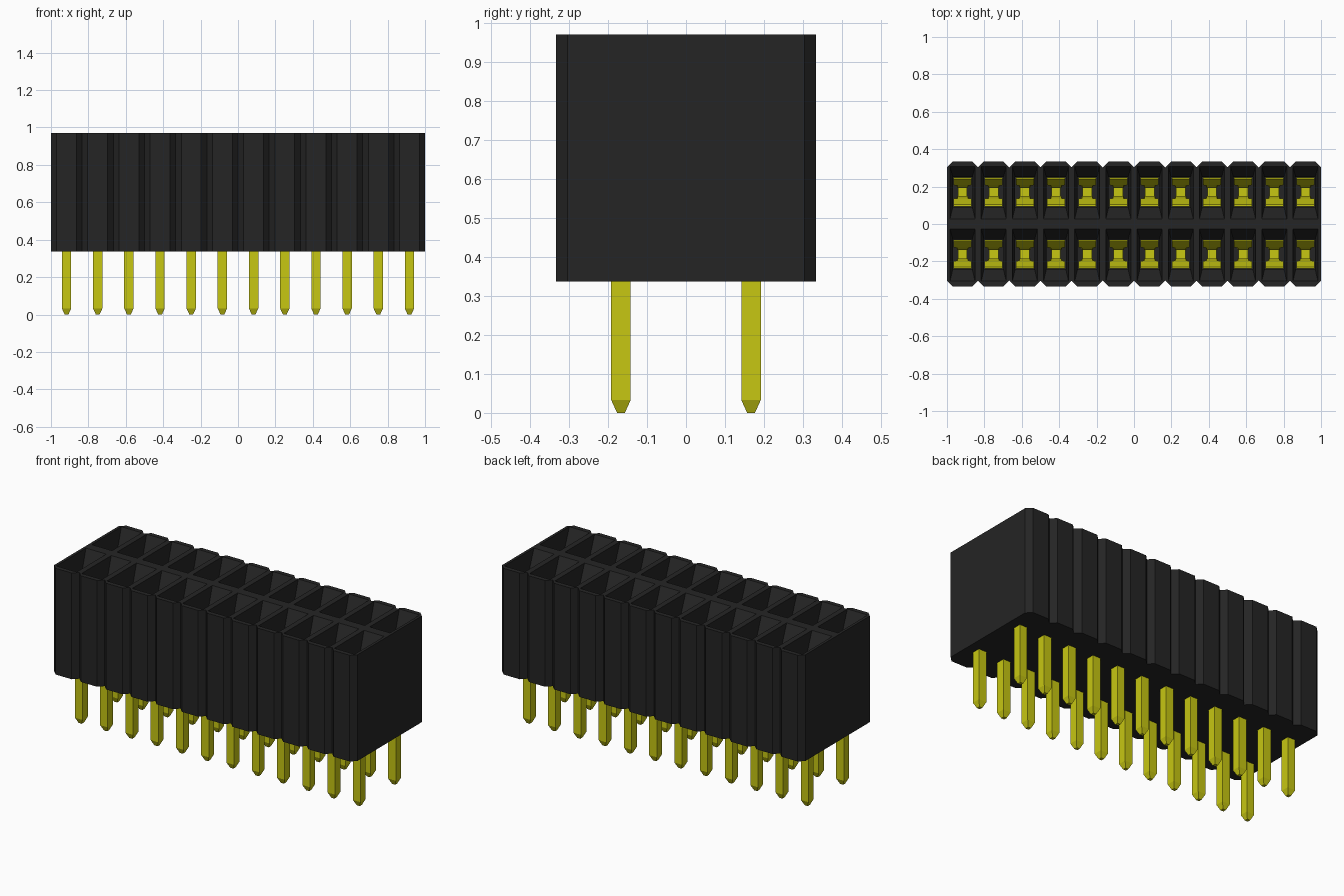
import bpy, bmesh

if "Cube" in bpy.data.objects:
    bpy.data.objects.remove(bpy.data.objects["Cube"], do_unlink=True)

COLS = 12
PITCH = 2 / COLS
ROWS = (-PITCH, PITCH)
BOTTOM, TOP = 0.337, 0.97
HALF_Y, CHAMFER = 0.333, 0.03
centres = [(-1 + PITCH * (i + 0.5), y) for i in range(COLS) for y in ROWS]


def material(name, rgb):
    m = bpy.data.materials.new(name)
    m.use_nodes = True
    m.diffuse_color = (*rgb, 1)
    m.node_tree.nodes["Principled BSDF"].inputs["Base Color"].default_value = (*rgb, 1)
    return m


black = material("black plastic", (0.018, 0.018, 0.018))
gold = material("yellow metal", (0.57, 0.57, 0.006))


def finish(bm, name, mat):
    bmesh.ops.recalc_face_normals(bm, faces=bm.faces)
    mesh = bpy.data.meshes.new(name)
    bm.to_mesh(mesh)
    bm.free()
    mesh.materials.append(mat)
    return mesh


def place(name, mesh, loc=(0, 0, 0)):
    ob = bpy.data.objects.new(name, mesh)
    ob.location = loc
    bpy.context.collection.objects.link(ob)
    return ob


def loft(bm, rings):
    """Skin a stack of equal-length point rings and cap both ends."""
    loops = [[bm.verts.new(p) for p in r] for r in rings]
    n = len(loops[0])
    for a, b in zip(loops, loops[1:]):
        for k in range(n):
            bm.faces.new((a[k], a[(k + 1) % n], b[(k + 1) % n], b[k]))
    bm.faces.new(loops[0])
    bm.faces.new(loops[-1])


def rect(hx, hy, z, cx=0, cy=0):
    return [(cx + sx * hx, cy + sy * hy, z)
            for sx, sy in ((-1, -1), (1, -1), (1, 1), (-1, 1))]


# Housing: notched outline extruded upward
front = []
for i in range(COLS):
    x = -1 + i * PITCH
    front += [(x, CHAMFER - HALF_Y), (x + CHAMFER, -HALF_Y),
              (x + PITCH - CHAMFER, -HALF_Y)]
front.append((1, CHAMFER - HALF_Y))
outline = front + [(x, -y) for x, y in reversed(front)]
bm = bmesh.new()
loft(bm, [[(x, y, z) for x, y in outline] for z in (BOTTOM, TOP)])
housing = place("housing", finish(bm, "housing", black))

# Funnel-shaped sockets cut into the top
bm = bmesh.new()
for x, y in centres:
    loft(bm, [rect(0.052, 0.08, 0.44, x, y + 0.005),
              rect(0.052, 0.08, TOP - 0.1, x, y + 0.005),
              rect(0.067, 0.14, TOP + 0.001, x, y)])
cutter = place("socket_cutter", finish(bm, "socket_cutter", black))
cutter.hide_render = True
mod = housing.modifiers.new("sockets", "BOOLEAN")
mod.operation = "DIFFERENCE"
mod.solver = "EXACT"
mod.object = cutter
bpy.context.view_layer.objects.active = housing
bpy.ops.object.modifier_apply(modifier=mod.name)
bpy.data.objects.remove(cutter, do_unlink=True)

# Square pin with a pointed tip
bm = bmesh.new()
loft(bm, [rect(0.01, 0.01, 0), rect(0.025, 0.025, 0.033), rect(0.025, 0.025, 0.46)])
pin_mesh = finish(bm, "pin", gold)

# Spring contact: two mirrored blades that pinch together and flare at the top
BLADE = ((0.068, 0.45, 0.048), (0.022, 0.72, 0.028), (0.034, 0.78, 0.028),
         (0.036, 0.79, 0.048), (0.068, 0.87, 0.048))   # y, z, half width
bm = bmesh.new()
for side in (-1, 1):
    loft(bm, [[(-w, side * y, z), (w, side * y, z),
               (w, side * (y + 0.009), z), (-w, side * (y + 0.009), z)]
              for y, z, w in BLADE])
loft(bm, [rect(0.025, 0.07, 0.445), rect(0.025, 0.07, 0.465)])
contact_mesh = finish(bm, "contact", gold)

for k, (x, y) in enumerate(centres, 1):
    place(f"pin_{k}", pin_mesh, (x, y, 0))
    place(f"contact_{k}", contact_mesh, (x, y + 0.005, 0))
